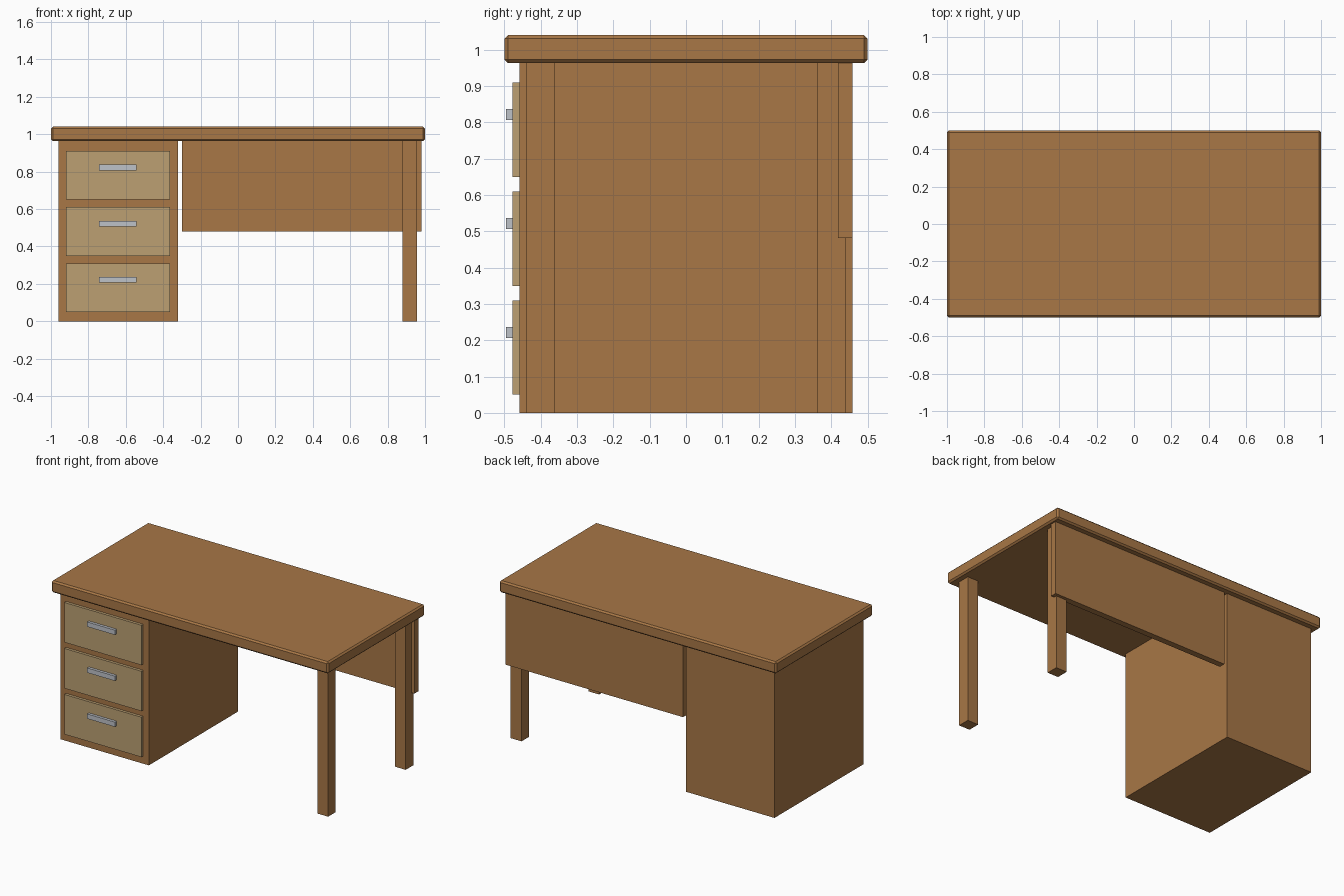
import bpy
import bmesh
from mathutils import Vector

if "Cube" in bpy.data.objects:
    bpy.data.objects.remove(bpy.data.objects["Cube"])


def material(name, rgb):
    m = bpy.data.materials.new(name)
    m.diffuse_color = (*rgb, 1.0)
    m.use_nodes = True
    m.node_tree.nodes["Principled BSDF"].inputs["Base Color"].default_value = m.diffuse_color
    return m


WOOD = material("brown_wood", (0.392, 0.184, 0.061))
TAN = material("tan_drawer", (0.503, 0.352, 0.171))
METAL = material("silver_metal", (0.515, 0.539, 0.578))


def box(name, lo, hi, mat, chamfer=0.0):
    """Box between two corners, with optional chamfered edges."""
    lo, hi = Vector(lo), Vector(hi)
    size, mid = hi - lo, (lo + hi) / 2
    bm = bmesh.new()
    bmesh.ops.create_cube(bm, size=1.0)
    for v in bm.verts:
        v.co = Vector([v.co[i] * size[i] for i in range(3)])
    if chamfer:
        bmesh.ops.bevel(bm, geom=bm.edges[:], offset=chamfer, segments=1,
                        affect='EDGES')
    mesh = bpy.data.meshes.new(name)
    bm.to_mesh(mesh)
    bm.free()
    mesh.materials.append(mat)
    ob = bpy.data.objects.new(name, mesh)
    ob.location = mid
    bpy.context.collection.objects.link(ob)
    return ob


UNDER = 0.963   # underside of the desk top

# Desk top with chamfered edges
box("desk_top", (-1, -0.5, UNDER), (1, 0.5, 1.04), WOOD, 0.01)

# Drawer pedestal on the left
box("pedestal", (-0.96, -0.459, 0), (-0.322, 0.459, UNDER), WOOD)

# Drawer fronts with bar handles
for i, z in enumerate((0.18, 0.48, 0.78), 1):
    box(f"drawer_front_{i}", (-0.92, -0.477, z - 0.13),
        (-0.363, -0.458, z + 0.13), TAN)
    box(f"drawer_handle_{i}", (-0.742, -0.495, z + 0.026),
        (-0.542, -0.476, z + 0.057), METAL)

# Legs on the right
for name, y in (("front_leg", -0.4), ("back_leg", 0.4)):
    box(name, (0.88, y - 0.039, 0), (0.958, y + 0.039, UNDER), WOOD)

# Modesty panel at the back
box("back_panel", (-0.3, 0.419, 0.481), (0.98, 0.459, UNDER), WOOD)
